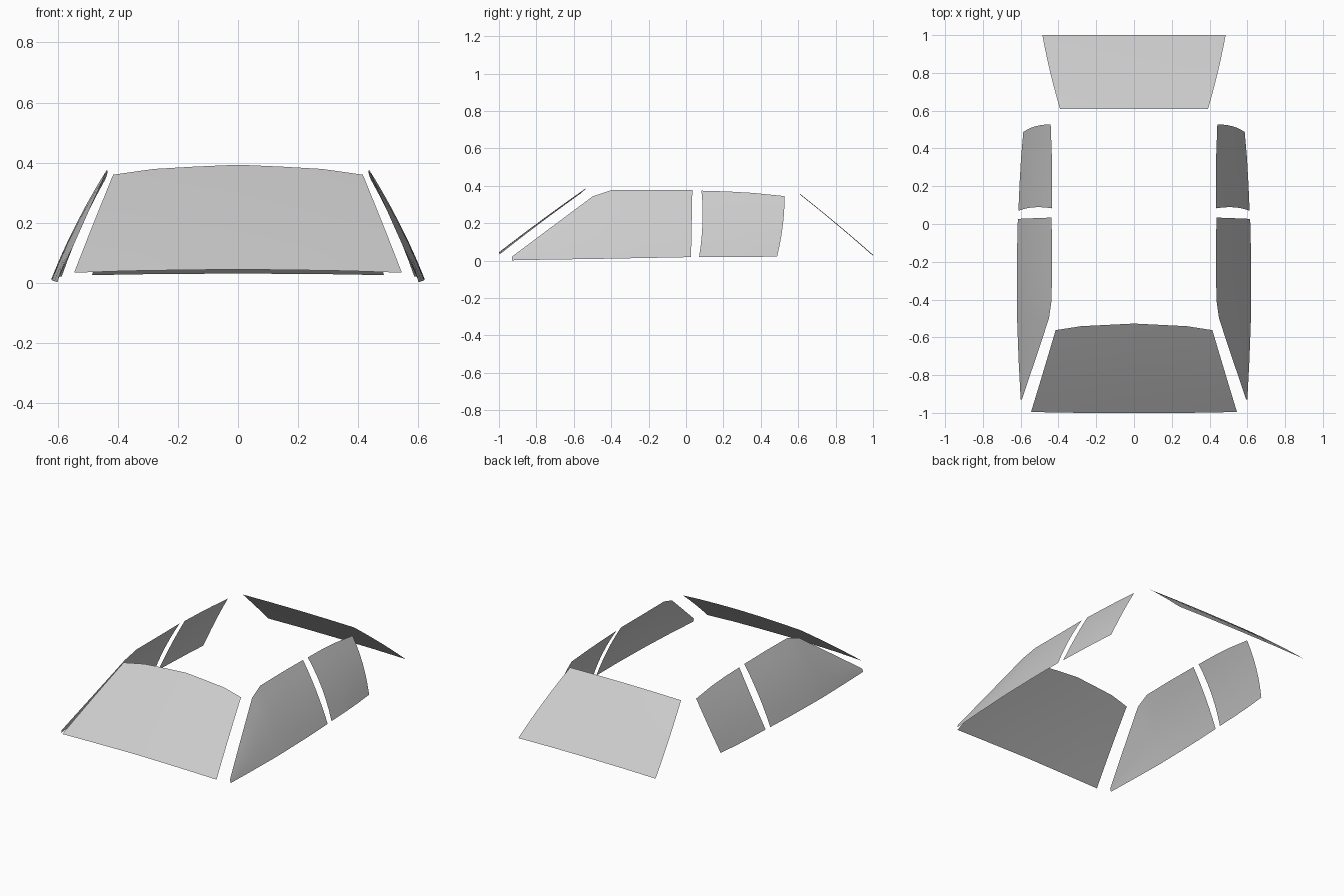
import bpy, bmesh
from mathutils import Vector

if "Cube" in bpy.data.objects:
    bpy.data.objects.remove(bpy.data.objects["Cube"])


def glass(name, low, high, bulge, steps=6, mirror=True):
    """Loft a curved pane between a lower and an upper edge; bulge bows its middle outward."""
    bm = bmesh.new()
    bulge = Vector(bulge)
    rows = []
    for i in range(steps + 1):
        t = i / steps
        row = []
        for a, b in zip(low, high):
            a, b = Vector(a), Vector(b)
            bow = bulge * 4 * t * (1 - t) * min(1, (b - a).length / 0.4)
            row.append(bm.verts.new(a.lerp(b, t) + bow))
        rows.append(row)
    for r0, r1 in zip(rows, rows[1:]):
        for j in range(len(r0) - 1):
            bm.faces.new((r0[j], r0[j + 1], r1[j + 1], r1[j]))
    bm.normal_update()
    # outward side faces away from the cabin
    if sum((f.normal.dot(bulge) for f in bm.faces)) < 0:
        bmesh.ops.reverse_faces(bm, faces=bm.faces[:])
    for f in bm.faces:
        f.smooth = True
    me = bpy.data.meshes.new(name)
    bm.to_mesh(me)
    bm.free()
    ob = bpy.data.objects.new(name, me)
    bpy.context.collection.objects.link(ob)
    if mirror:
        m = ob.modifiers.new("mirror", "MIRROR")
        m.use_clip = True
        m.merge_threshold = 0.0005
    return ob


# windshield (right half, mirrored)
glass("windshield",
      [(0, -1, .045), (.19, -1, .043), (.37, -.999, .040), (.545, -.995, .034)],
      [(0, -.527, .393), (.14, -.534, .387), (.28, -.541, .379), (.415, -.562, .360)],
      (0, -.002, .003))

# rear window (right half, mirrored); side edge bows out slightly
glass("rear_window",
      [(0, 1, .031), (.25, 1, .030), (.485, 1, .026)],
      [(0, .61, .357), (.2, .61, .356), (.392, .61, .353)],
      (.006, .002, .003)).data.vertices
# keep the centre seam on the mirror plane
for v in bpy.data.objects["rear_window"].data.vertices:
    if v.index % 3 == 0:
        v.co.x = 0

# front door windows
glass("front_side_window",
      [(.600, -.93, .002), (.611, -.72, .006), (.619, -.5, .009), (.620, -.4, .011),
       (.620, -.18, .015), (.615, .027, .019)],
      [(.594, -.93, .022), (.523, -.72, .179), (.450, -.5, .343), (.436, -.4, .377),
       (.434, -.18, .378), (.436, .034, .377)],
      (.009, 0, .004))

# rear door windows
glass("rear_side_window",
      [(.612, .07, .019), (.606, .21, .019), (.598, .35, .020), (.586, .487, .022)],
      [(.435, .083, .374), (.434, .22, .370), (.435, .36, .362), (.441, .527, .345)],
      (.008, .012, .004))
